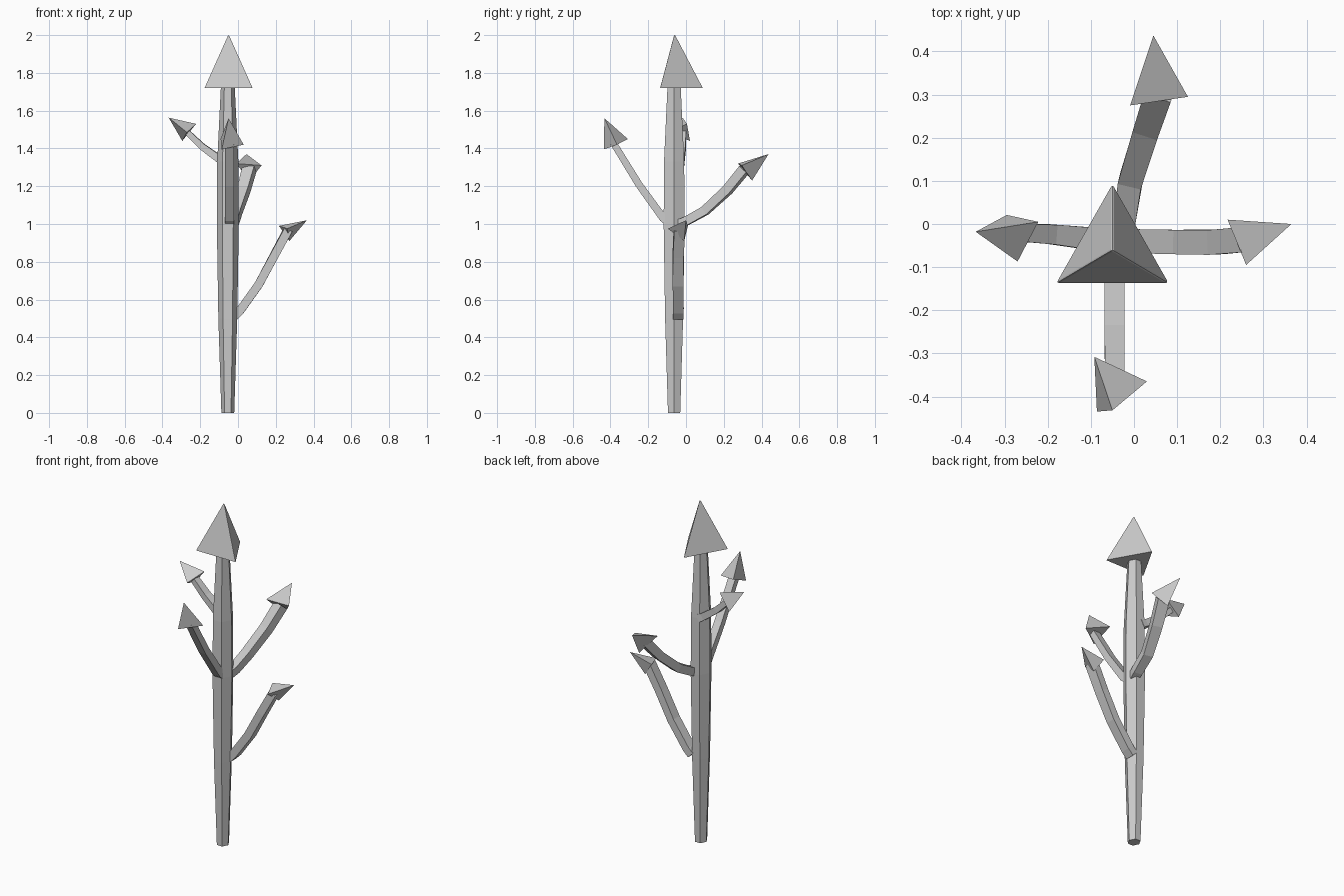
import bpy, bmesh, math
from mathutils import Vector

if "Cube" in bpy.data.objects:
    bpy.data.objects.remove(bpy.data.objects["Cube"])


def finish(name, bm):
    bmesh.ops.recalc_face_normals(bm, faces=bm.faces)
    me = bpy.data.meshes.new(name)
    bm.to_mesh(me)
    bm.free()
    ob = bpy.data.objects.new(name, me)
    bpy.context.collection.objects.link(ob)
    return ob


def skin(name, rings):
    """Bridge equal-sized rings of points and cap both ends."""
    bm = bmesh.new()
    vs = [[bm.verts.new(p) for p in r] for r in rings]
    n = len(vs[0])
    for a, b in zip(vs, vs[1:]):
        for i in range(n):
            j = (i + 1) % n
            bm.faces.new((a[i], a[j], b[j], b[i]))
    bm.faces.new(vs[0])
    bm.faces.new(vs[-1])
    return finish(name, bm)


def branch(name, path, w0, w1, t0, t1):
    """Rectangular tapering limb swept along a path."""
    pts = [Vector(p) for p in path]
    rings = []
    for i, p in enumerate(pts):
        f = i / (len(pts) - 1)
        tan = (pts[min(i + 1, len(pts) - 1)] - pts[max(i - 1, 0)]).normalized()
        side = tan.cross(Vector((0, 0, 1))).normalized()
        up = side.cross(tan)
        w, t = (w0 + (w1 - w0) * f) / 2, (t0 + (t1 - t0) * f) / 2
        rings.append([p + side * w * a + up * t * b
                      for a, b in ((-1, -1), (1, -1), (1, 1), (-1, 1))])
    skin(name, rings)


def tip(name, apex, base, bevel=0.0):
    """Three-sided pyramid tip."""
    bm = bmesh.new()
    top = bm.verts.new(apex)
    b = [bm.verts.new(p) for p in base]
    bm.faces.new(b)
    for i in range(3):
        bm.faces.new((b[i], b[(i + 1) % 3], top))
    if bevel:
        edges = list(top.link_edges)
        bmesh.ops.bevel(bm, geom=edges, offset=bevel, segments=2,
                        profile=0.5, affect='EDGES')
        # keep the full height after rounding
        z0 = base[0][2]
        k = (apex[2] - z0) / (max(v.co.z for v in bm.verts) - z0)
        for v in bm.verts:
            v.co.z = z0 + (v.co.z - z0) * k
    finish(name, bm)


# trunk: six-sided, swelling in the middle
rings = []
for z, r in ((0, .034), (.5, .05), (1.0, .058), (1.33, .056), (1.74, .036)):
    rings.append([(-.054 + r * math.cos(math.pi * i / 3),
                   -.063 + r * math.sin(math.pi * i / 3) * 1.1, z) for i in range(6)])
skin("trunk", rings)

# crown tip
tip("crown_tip", (-.05, -.06, 2.0),
    [(-.18, -.137, 1.72), (.08, -.137, 1.72), (-.05, .092, 1.72)], .006)

# right limb
branch("right_branch", [(-.02, -.04, .51), (.01, -.04, .54), (.11, -.042, .68),
                        (.19, -.042, .83), (.265, -.035, .97)], .055, .058, .045, .045)
tip("right_tip", (.365, 0, 1.02),
    [(.217, .01, .99), (.26, -.095, .975), (.272, -.01, .91)])

# back limb
branch("back_branch", [(-.03, -.04, 1.0), (-.022, 0, 1.015), (-.008, .1, 1.07),
                       (.03, .22, 1.18), (.06, .31, 1.29)], .045, .065, .045, .05)
tip("back_tip", (.045, .437, 1.37),
    [(-.009, .275, 1.32), (.125, .295, 1.31), (.06, .35, 1.23)])

# front limb
branch("front_branch", [(-.045, -.08, 1.0), (-.045, -.12, 1.03), (-.045, -.25, 1.21),
                        (-.045, -.385, 1.43)], .048, .045, .045, .035)
tip("front_tip", (-.05, -.432, 1.56),
    [(-.092, -.308, 1.45), (.03, -.365, 1.42), (-.086, -.435, 1.395)])

# left limb
branch("left_branch", [(-.07, -.036, 1.33), (-.1, -.034, 1.345), (-.19, -.024, 1.41),
                       (-.27, -.02, 1.487)], .058, .04, .045, .03)
tip("left_tip", (-.367, -.018, 1.563),
    [(-.222, .005, 1.53), (-.295, .021, 1.44), (-.27, -.087, 1.485)])
